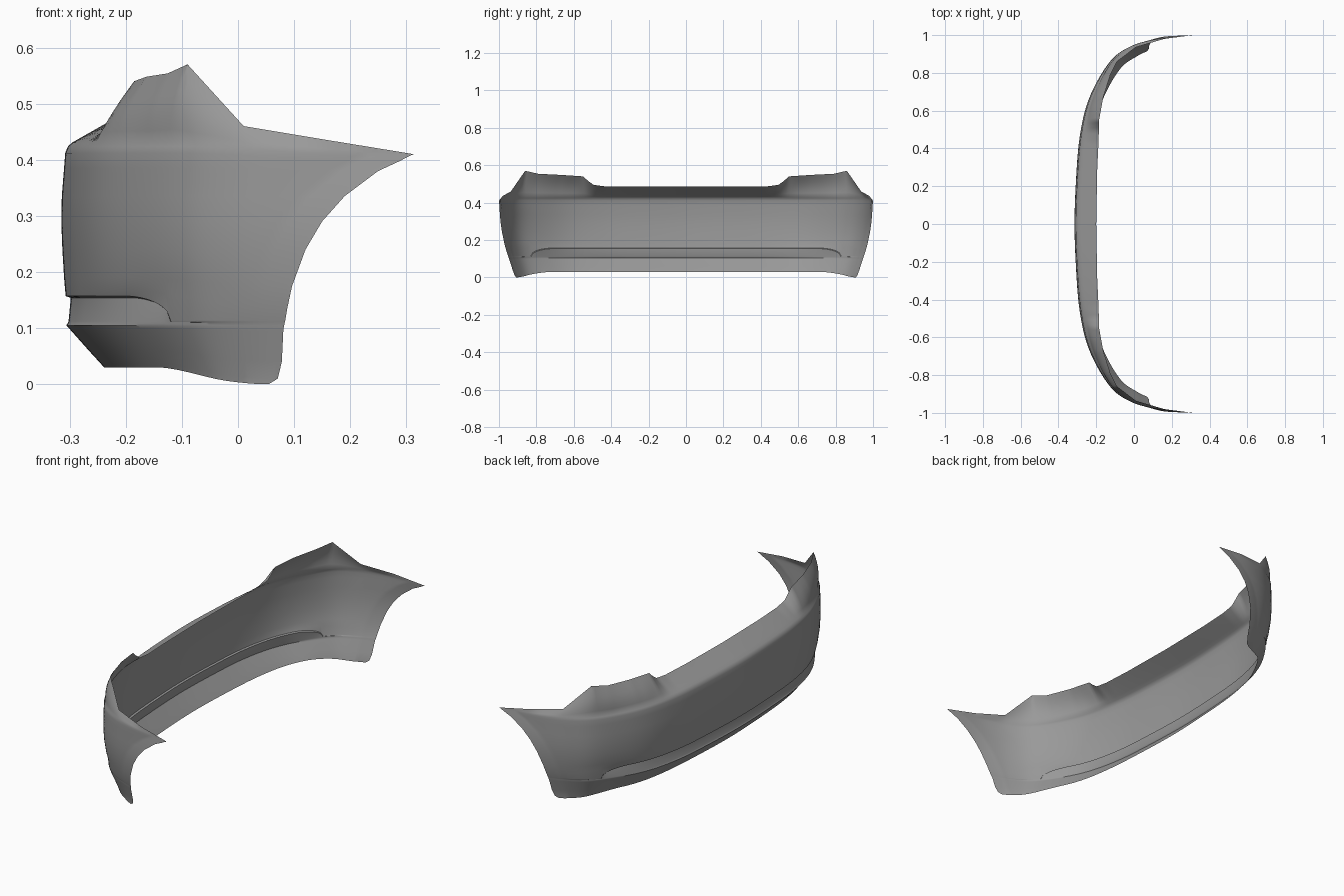
import bpy, bmesh, math
from mathutils import Vector

cube = bpy.data.objects.get("Cube")
if cube:
    bpy.data.objects.remove(cube, do_unlink=True)

COLS = 100


def ramp(u, a, b):
    t = min(max((u - a) / (b - a), 0), 1)
    return t * t * (3 - 2 * t)


def lerp(a, b, t):
    return a + (b - a) * t


# Plan curve of the outer skin, from the centre line to the wheel arch tip
plan = [Vector(p) for p in [(-.302, -.25), (-.311, 0), (-.302, .25), (-.285, .45),
        (-.25, .62), (-.19, .76), (-.11, .88), (-.02, .943), (.08, .977),
        (.18, .993), (.313, 1), (.44, 1.004)]]
path = []
for a, b, c, d in zip(plan, plan[1:], plan[2:], plan[3:]):
    for i in range(24):
        t = i / 24
        path.append(0.5 * (2 * b + (c - a) * t + (2 * a - 5 * b + 4 * c - d) * t * t
                           + (3 * b - a - 3 * c + d) * t ** 3))
path.append(plan[-2])
dist = [0]
for p, q in zip(path, path[1:]):
    dist.append(dist[-1] + (q - p).length)


def sample(s):
    """Point and inward normal of the plan curve at arc length s."""
    i = 0
    while i < len(path) - 2 and dist[i + 1] < s:
        i += 1
    step = path[i + 1] - path[i]
    p = path[i] + step * ((s - dist[i]) / step.length)
    return p, Vector((step.y, -step.x)).normalized()


def length_at(x):
    i = next((k for k in range(len(path) - 1) if path[k + 1].x >= x), len(path) - 2)
    return lerp(dist[i], dist[i + 1], (x - path[i].x) / (path[i + 1].x - path[i].x))


def skin_row(z_mid, z_end, in_mid, in_end, x_end, groove=None):
    """One horizontal row; a groove row dips at its end and has a depth."""
    row, total = [], length_at(x_end)
    for j in range(COLS + 1):
        u = j / COLS
        p, n = sample(u * total)
        inset = lerp(in_mid, in_end, ramp(u, .3, 1))
        z = lerp(z_mid, z_end, ramp(u, .68, 1))
        if groove is not None:
            t = min(max((u - .64) / .13, 0), 1)
            z = lerp(z_end, z_mid, math.sqrt(1 - t * t))
            inset += groove * (1 - t ** 4)
        # flared band along the wheel arch
        inset += .006 * (ramp(u, .6, .93) - max(0, (u - .94) / .06))
        p = p + n * inset
        row.append(Vector((p.x, p.y, z)))
    return row


# Lower lip, recessed strip, bowed main face, rounded shoulder
rows = [
    skin_row(.03, 0, .072, .06, .037),
    skin_row(.036, .01, .067, .057, .056),
    skin_row(.06, .04, .045, .048, .066),
    skin_row(.1, .095, .0095, .0315, .073),
    skin_row(.105, .1, .005, .03, .074),
    skin_row(.108, .104, .007, .029, .075),
    skin_row(.112, .108, .009, .028, .076),
    skin_row(.154, .111, .005, .027, .077, .008),
    skin_row(.157, .114, .004, .026, .078, 0),
    skin_row(.166, .135, .003, .020, .083),
    skin_row(.19, .175, .001, .011, .094),
    skin_row(.24, .24, -.002, .002, .12),
    skin_row(.29, .29, -.004, -.001, .15),
    skin_row(.335, .335, -.003, -.001, .19),
    skin_row(.385, .38, .001, 0, .25),
    skin_row(.412, .398, .003, 0, .289),
    skin_row(.424, .405, .008, 0, .302),
    skin_row(.431, .41, .016, 0, .313),
]

# Top edge: sunken centre ledge, raised shoulders, curved run to the tip
top = [(0, -.2, 0, .485), (.2, -.195, .28, .485), (.32, -.188, .43, .486),
       (.36, -.186, .495, .495), (.38, -.185, .525, .517), (.4, -.185, .55, .54),
       (.5, -.163, .67, .548), (.6, -.125, .79, .554), (.66, -.09, .86, .57),
       (.78, .01, .936, .46), (.89, .16, .98, .435), (1, .313, 1, .41)]


def top_point(u):
    for a, b in zip(top, top[1:]):
        if u <= b[0] + 1e-6:
            return Vector(a[1:]).lerp(Vector(b[1:]), (u - a[0]) / (b[0] - a[0]))
    return Vector(top[-1][1:])


fold = rows[-1]
edge = [top_point(j / COLS) for j in range(COLS + 1)]
total = length_at(.313)
for k in range(1, 7):
    w = k / 6
    row = []
    for j in range(COLS + 1):
        u = j / COLS
        p = fold[j].lerp(edge[j], w)
        n = sample(u * total)[1]
        bulge = .01 * math.sin(math.pi * w) * ramp(u, .36, .46) * (1 - ramp(u, .6, .82))
        row.append(p - Vector((n.x, n.y, 0)) * bulge)
    rows.append(row)

# Sheet, mirrored across the centre line
bm = bmesh.new()
grid = []
for row in rows:
    verts = [bm.verts.new(p) for p in row]
    verts[0].co.y = 0
    grid.append(verts)
for lo, hi in zip(grid, grid[1:]):
    for j in range(COLS):
        bm.faces.new((lo[j + 1], lo[j], hi[j], hi[j + 1]))
bmesh.ops.remove_doubles(bm, verts=bm.verts, dist=1e-5)
mesh = bpy.data.meshes.new("bumper_cover")
bm.to_mesh(mesh)
bm.free()
bumper = bpy.data.objects.new("bumper_cover", mesh)
bpy.context.collection.objects.link(bumper)

# Dark grey plastic
plastic = bpy.data.materials.new("dark_grey_plastic")
plastic.use_nodes = True
grey = (.32, .32, .32, 1)
plastic.diffuse_color = grey
plastic.node_tree.nodes["Principled BSDF"].inputs["Base Color"].default_value = grey
mesh.materials.append(plastic)

for ob in bpy.context.selected_objects:
    ob.select_set(False)
bpy.context.view_layer.objects.active = bumper
bumper.select_set(True)
bpy.ops.object.shade_smooth_by_angle(angle=math.radians(35))
mirror = bumper.modifiers.new("mirror", 'MIRROR')
mirror.use_axis = (False, True, False)
mirror.use_clip = True
